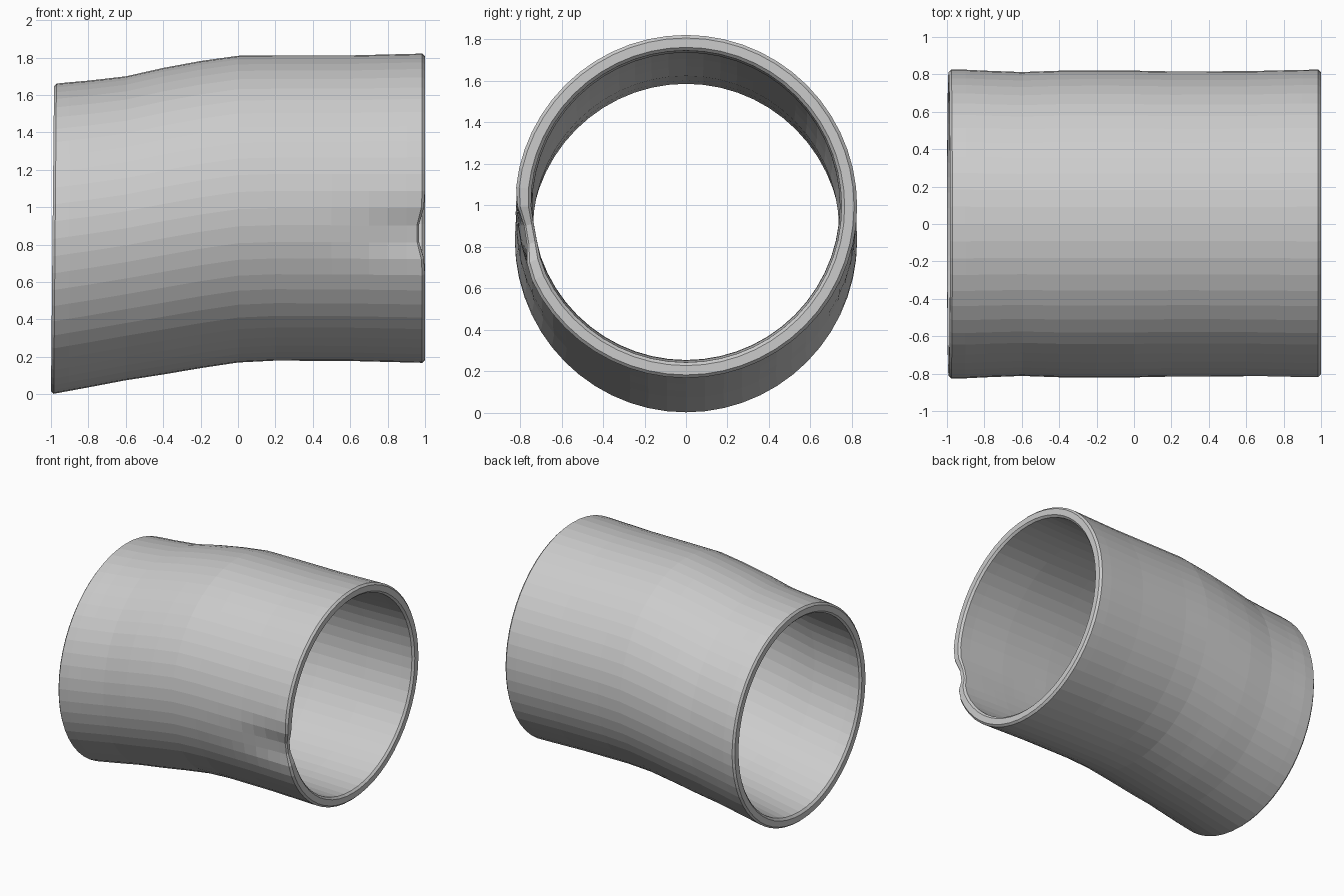
import bpy, bmesh
from math import sin, cos, pi, exp

if "Cube" in bpy.data.objects:
    bpy.data.objects.remove(bpy.data.objects["Cube"])

SIDES, WALL, BEVEL = 56, 0.075, 0.015
# x, bottom z, top z of the gently bent outer wall
STATIONS = [(-1, 0.0, 1.66), (-0.8, 0.037, 1.677), (-0.6, 0.075, 1.70),
            (-0.4, 0.106, 1.745), (-0.2, 0.14, 1.782), (0, 0.17, 1.81),
            (0.2, 0.18, 1.812), (0.6, 0.178, 1.812), (1, 0.168, 1.822)]


def section(x):
    """Interpolated centre height and radius at x."""
    for a, b in zip(STATIONS, STATIONS[1:]):
        if x <= b[0] or b is STATIONS[-1]:
            t = (x - a[0]) / (b[0] - a[0])
            lo, hi = (a[i] + t * (b[i] - a[i]) for i in (1, 2))
            return (lo + hi) / 2, (hi - lo) / 2


def bump(v, centre, width):
    return exp(-((v - centre) / width) ** 2)


def point(x, inset, angle):
    zc, r = section(x)
    r -= inset
    y, z = min(r, 0.825 - inset) * cos(angle), zc + r * sin(angle)
    if x < -0.9:                        # left rim leans back slightly
        x += 0.01 * z * (-0.9 - x) / 0.1
    if y < -0.3:                        # dent and nicked rim on the front
        depth = 0.045 * bump(x, 0.95, 0.3) * bump(z, 0.86, 0.12)
        y += depth * (1 - 0.7 * inset / WALL)
        if x > 0.9:
            x -= 0.04 * bump(z, 0.86, 0.1) * (x - 0.9) / 0.1
    return x, y, z


# Closed wall profile: outer skin, rounded rim, inner skin, rounded rim
xs = [-0.9 + 0.1 * i for i in range(19)]
end = 1 - BEVEL
profile = ([(-1, BEVEL), (-end, 0)] + [(x, 0) for x in xs] + [(end, 0), (1, BEVEL)]
           + [(1, WALL - BEVEL), (end, WALL)] + [(x, WALL) for x in reversed(xs)]
           + [(-end, WALL), (-1, WALL - BEVEL)])

bm = bmesh.new()
rings = [[bm.verts.new(point(x, inset, 2 * pi * k / SIDES)) for k in range(SIDES)]
         for x, inset in profile]
for i, ring in enumerate(rings):
    nxt = rings[(i + 1) % len(rings)]
    for k in range(SIDES):
        m = (k + 1) % SIDES
        bm.faces.new((ring[k], ring[m], nxt[m], nxt[k]))
bmesh.ops.recalc_face_normals(bm, faces=bm.faces)

# Bent pipe
mesh = bpy.data.meshes.new("bent_pipe")
bm.to_mesh(mesh)
bm.free()
pipe = bpy.data.objects.new("bent_pipe", mesh)
bpy.context.collection.objects.link(pipe)
